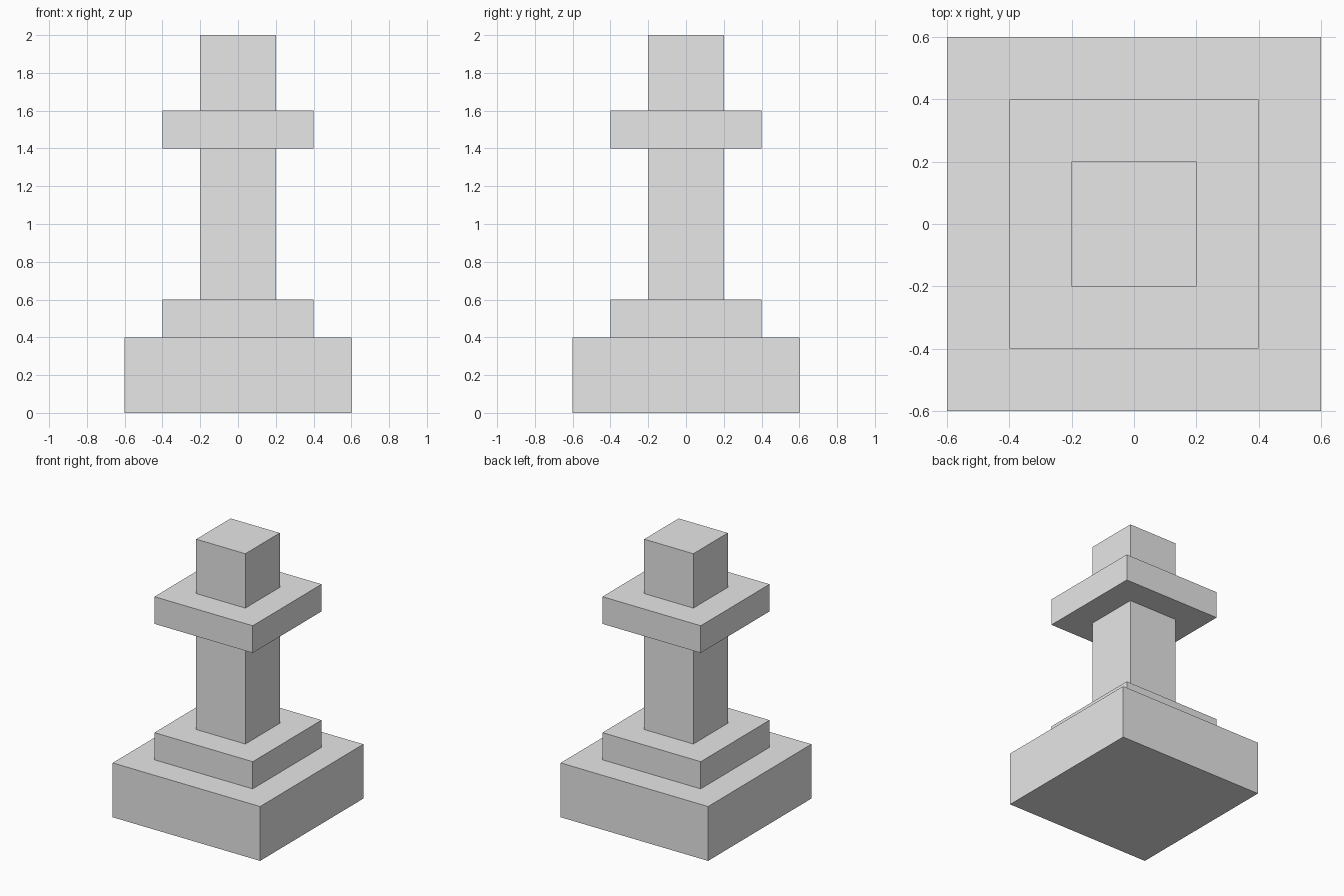
import bpy

# Remove the default cube
cube = bpy.data.objects.get("Cube")
if cube:
    bpy.data.objects.remove(cube, do_unlink=True)

# Single plain grey
grey = bpy.data.materials.new("plain_grey")
grey.use_nodes = True
color = (0.8, 0.8, 0.8, 1)
grey.diffuse_color = color
grey.node_tree.nodes["Principled BSDF"].inputs["Base Color"].default_value = color


def block(name, width, bottom, top):
    """Square block centred on the z axis."""
    bpy.ops.mesh.primitive_cube_add(size=1, location=(0, 0, (bottom + top) / 2))
    obj = bpy.context.object
    obj.name = name
    obj.scale = (width, width, top - bottom)
    bpy.ops.object.transform_apply(location=False, rotation=False, scale=True)
    obj.data.materials.append(grey)
    return obj


# Stack from the ground up
block("base", 1.2, 0, 0.4)
block("base_step", 0.8, 0.4, 0.6)
block("shaft", 0.4, 0.6, 1.4)
block("collar", 0.8, 1.4, 1.6)
block("head", 0.4, 1.6, 2)
